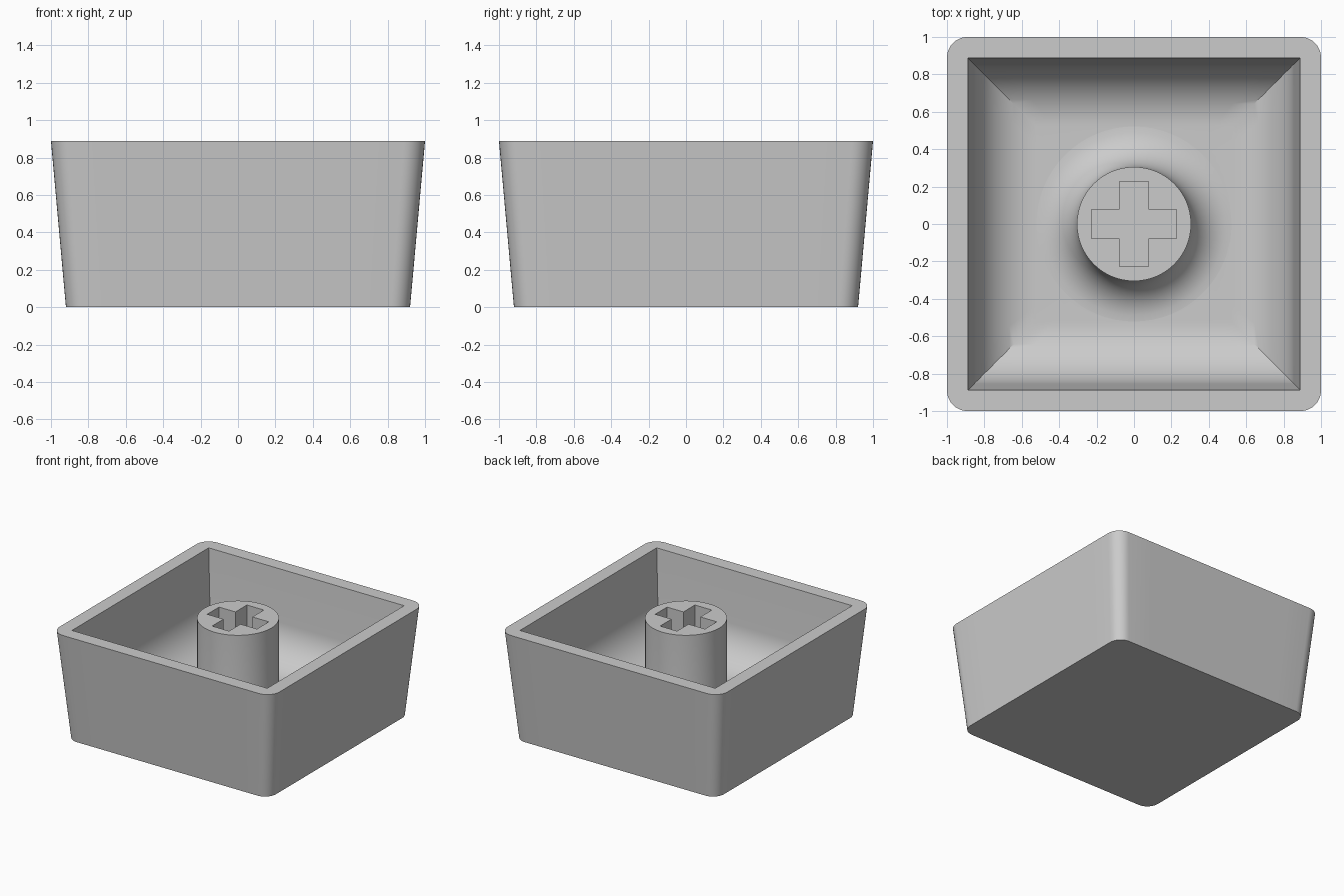
import bpy, bmesh, math
from math import sin, cos, pi

if "Cube" in bpy.data.objects:
    bpy.data.objects.remove(bpy.data.objects["Cube"])

N = 64            # points per ring, ring index 0 sits on the +x axis
TOP = 0.888       # rim height
FLOOR = 0.167     # height of the inner floor

plastic = bpy.data.materials.new("grey_plastic")
plastic.diffuse_color = (0.6, 0.6, 0.6, 1)
plastic.use_nodes = True
plastic.node_tree.nodes["Principled BSDF"].inputs["Base Color"].default_value = plastic.diffuse_color


def circle(r, z):
    return [(r * cos(2 * pi * i / N), r * sin(2 * pi * i / N), z) for i in range(N)]


def square(h, z):
    pts = []
    for x, y, _ in circle(1, 0):
        s = h / max(abs(x), abs(y))
        pts.append((x * s, y * s, z))
    return pts


def rotate(x, y, quarter):
    for _ in range(quarter):
        x, y = -y, x
    return x, y


def rounded_square(h, r, z):
    # each quarter: half a side, a corner arc, half a side
    quarter = [(h, (h - r) * i / 4) for i in range(4)]
    quarter += [(h - r + r * cos(pi * i / 16), h - r + r * sin(pi * i / 16)) for i in range(9)]
    quarter += [((h - r) * i / 4, h) for i in (3, 2, 1)]
    return [rotate(x, y, q) + (z,) for q in range(4) for x, y in quarter]


def add_rings(bm, rings):
    loops = [[bm.verts.new(p) for p in ring] for ring in rings]
    for a, b in zip(loops, loops[1:]):
        n = len(a)
        for i in range(n):
            j = (i + 1) % n
            bm.faces.new((a[i], a[j], b[j], b[i]))
    return loops


def finish(bm, name):
    me = bpy.data.meshes.new(name)
    bm.to_mesh(me)
    bm.free()
    ob = bpy.data.objects.new(name, me)
    bpy.context.collection.objects.link(ob)
    me.materials.append(plastic)
    bpy.ops.object.select_all(action='DESELECT')
    ob.select_set(True)
    bpy.context.view_layer.objects.active = ob
    bpy.ops.object.shade_smooth_by_angle(angle=math.radians(30))


# Shell: tapered outside, flat rim, inner walls curving into the floor
R, flat, steps = 0.333, 0.522, 20
STEM_FOOT = 0.5215
rings = [rounded_square(0.92, 0.10, 0), rounded_square(1.0, 0.11, TOP), square(0.888, TOP)]
for i in range(steps + 1):
    t = math.radians(85) * (1 - i / steps)
    rings.append(square(flat + R * sin(t), FLOOR + R * (1 - cos(t))))
rings.append(circle(STEM_FOOT, FLOOR))
bm = bmesh.new()
loops = add_rings(bm, rings)
bm.faces.new(loops[0][::-1])
finish(bm, "shell")

# Stem: flared foot, round post and a cross-shaped socket down to the floor
r = 0.305
flare = STEM_FOOT - r
rings = []
for i in range(11):
    t = pi / 2 * i / 10
    rings.append(circle(r + flare * (1 - sin(t)), FLOOR + flare * (1 - cos(t))))
rings.append(circle(r, TOP))
bm = bmesh.new()
post = add_rings(bm, rings)[-1]
w, a = 0.077, 0.226
cross = [rotate(x, y, q) for q in range(4) for x, y in ((a, -w), (a, w), (w, w))]
socket = add_rings(bm, [[(x, y, z) for x, y in cross] for z in (TOP, FLOOR)])
bm.faces.new(socket[1])
edges = []
for loop in (post, socket[0]):
    edges += [bm.edges.get((loop[i - 1], loop[i])) for i in range(len(loop))]
bmesh.ops.triangle_fill(bm, edges=edges, use_beauty=True, normal=(0, 0, 1))
bmesh.ops.recalc_face_normals(bm, faces=bm.faces[:])
if max(bm.faces, key=lambda f: f.calc_center_median().z).normal.z < 0:
    bmesh.ops.reverse_faces(bm, faces=bm.faces[:])
finish(bm, "stem")
